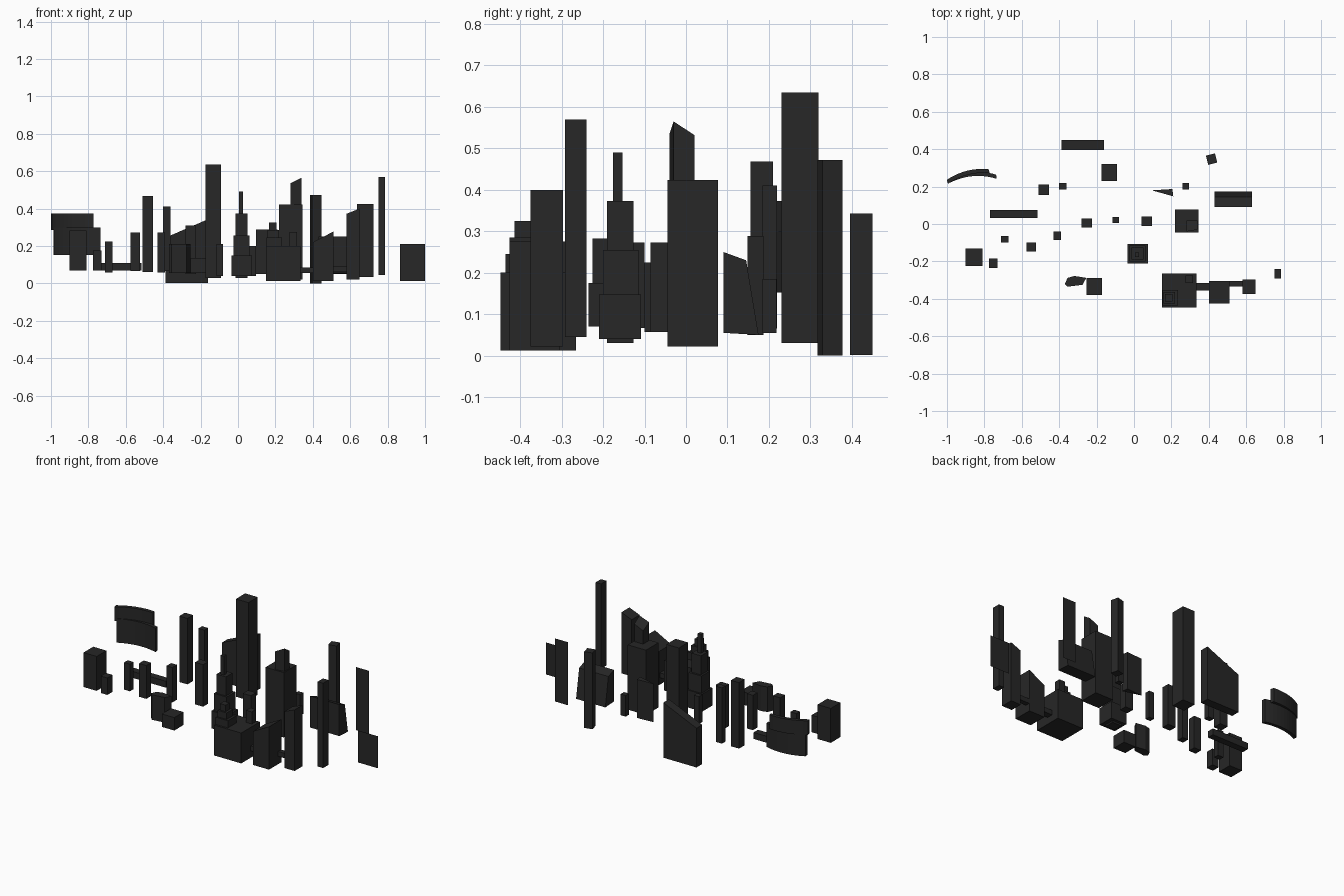
import bpy, math

if "Cube" in bpy.data.objects:
    bpy.data.objects.remove(bpy.data.objects["Cube"])

dark = bpy.data.materials.new("dark_grey")
dark.diffuse_color = (0.02, 0.02, 0.02, 1)
dark.use_nodes = True
dark.node_tree.nodes["Principled BSDF"].inputs["Base Color"].default_value = dark.diffuse_color


def mesh(name, verts, faces):
    me = bpy.data.meshes.new(name)
    me.from_pydata(verts, [], faces)
    me.materials.append(dark)
    ob = bpy.data.objects.new(name, me)
    bpy.context.collection.objects.link(ob)
    return ob


def prism(name, outline, z0, tops):
    """Vertical prism on an anticlockwise outline; tops is one height or one per corner."""
    n = len(outline)
    if not isinstance(tops, (list, tuple)):
        tops = [tops] * n
    verts = [(x, y, z0) for x, y in outline] + [(x, y, t) for (x, y), t in zip(outline, tops)]
    faces = [tuple(reversed(range(n))), tuple(range(n, 2 * n))]
    faces += [(i, (i + 1) % n, n + (i + 1) % n, n + i) for i in range(n)]
    return mesh(name, verts, faces)


def block(name, x0, x1, y0, y1, z0, z1):
    """Box; z1 may list four corner heights."""
    return prism(name, [(x0, y0), (x1, y0), (x1, y1), (x0, y1)], z0, z1)


# Plain rectangular towers
towers = [
    (-.175, -.09, .23, .32, .03, .635), (-.51, -.455, .155, .21, .06, .468),
    (-.40, -.36, .185, .22, .065, .41), (-.90, -.81, -.225, -.13, .07, .283),
    (-.775, -.73, -.235, -.185, .07, .175), (-.71, -.67, -.10, -.065, .057, .225),
    (-.575, -.525, -.147, -.10, .067, .273), (-.43, -.39, -.085, -.04, .057, .273),
    (-.28, -.225, -.02, .03, .05, .31), (-.115, -.08, .005, .037, .04, .21),
    (.04, .095, -.01, .04, .04, .20), (.26, .295, .185, .218, .055, .185),
    (.75, .787, -.292, -.24, .045, .57), (-.255, -.17, -.38, -.29, .055, .135),
]
for i, t in enumerate(towers):
    block(f"tower_{i + 1}", *t)

# Long low slab and bridges
block("low_slab", -.77, -.515, .032, .075, .07, .11)
block("bridge_inner", .33, .41, -.355, -.315, .055, .085)
block("bridge_outer", .50, .59, -.335, -.305, .06, .09)

# Towers with sloping roofs
block("sloped_back_block", -.387, -.16, .395, .45, .002, [.245, .343, .343, .245])
block("sloped_front_block", .40, .51, -.425, -.305, .012, [.22, .277, .277, .22])
block("sloped_side_tower", .58, .65, -.375, -.297, .022, [.372, .40, .40, .372])

# Twisted tower
w = .025
c, s = math.cos(math.radians(14)), math.sin(math.radians(14))
prism("twisted_tower", [(.415 + c * a - s * b, .347 + s * a + c * b)
      for a, b in ((-w, -w), (w, -w), (w, w), (-w, w))], 0, .472)

# Stepped spire tower
block("spire_base", -.035, .075, -.21, -.108, .04, .148)
block("spire_middle", -.025, .062, -.20, -.115, .148, .255)
block("spire_shaft", -.014, .05, -.19, -.126, .03, .373)
block("spire_mast", .005, .027, -.176, -.153, .373, .49)

# Large front block with stepped roof pieces
block("plaza_block", .15, .335, -.447, -.265, .012, .20)
block("plaza_step_low", .152, .235, -.435, -.352, .20, .245)
block("plaza_step_mid", .158, .22, -.425, -.364, .245, .285)
block("plaza_step_top", .167, .205, -.414, -.375, .285, .325)
block("plaza_turret", .275, .315, -.315, -.275, .20, .275)

# Big central tower with slanted crown
block("central_tower", .22, .345, -.045, .077, .022, .423)
prism("central_crown", [(.28, -.04), (.34, -.03), (.34, .02), (.28, .02)],
      .423, [.535, .565, .532, .505])

# Triangular tower and faceted block
prism("triangular_tower", [(.095, .18), (.21, .148), (.205, .187)], .05, .288)
prism("faceted_block", [(-.37, -.32), (-.355, -.335), (-.275, -.325), (-.255, -.288),
                        (-.318, -.278), (-.355, -.288)], .055, .21)

# Long hall with leaning back wall
profile = [(.09, .055), (.175, .05), (.145, .23), (.09, .25)]
mesh("leaning_hall", [(x, y, z) for x in (.43, .63) for y, z in profile],
     [(3, 2, 1, 0), (4, 5, 6, 7)] + [(i, (i + 1) % 4, 4 + (i + 1) % 4, 4 + i) for i in range(4)])


# Flat upright panels
def panel(name, x0, x1, y, z0, z1):
    mesh(name, [(x0, y, z0), (x1, y, z0), (x1, y, z1), (x0, y, z1)], [(0, 1, 2, 3)])


panel("tall_panel", .635, .725, .245, .035, .425)
panel("wide_panel", .865, 1.0, -.06, .012, .21)


# Curved walls bowing toward the back
def curved_wall(name, a, b, bow, thick, z0, z1, n=10):
    dx, dy = b[0] - a[0], b[1] - a[1]
    length = math.hypot(dx, dy)
    front, back = [], []
    for i in range(n + 1):
        t = i / n
        h = 4 * t * (1 - t) * bow
        for row, off in ((front, 0), (back, thick)):
            k = h + off
            row.append((a[0] + dx * t - dy / length * k, a[1] + dy * t + dx / length * k))
    verts = [(x, y, z) for z in (z0, z1) for r in (front, back) for x, y in r]
    m = n + 1
    faces = [(0, 2 * m, 3 * m, m), (n, m + n, 3 * m + n, 2 * m + n)]
    for i in range(n):
        f0, b0, f1, b1 = i, m + i, 2 * m + i, 3 * m + i
        faces += [(f0, f0 + 1, f1 + 1, f1), (b0 + 1, b0, b1, b1 + 1),
                  (f1, f1 + 1, b1 + 1, b1), (f0 + 1, f0, b0, b0 + 1)]
    mesh(name, verts, faces)


curved_wall("curved_wall_upper", (-.995, .215), (-.772, .272), .02, .022, .285, .373)
curved_wall("curved_wall_lower", (-.985, .22), (-.735, .242), .025, .022, .152, .30)
